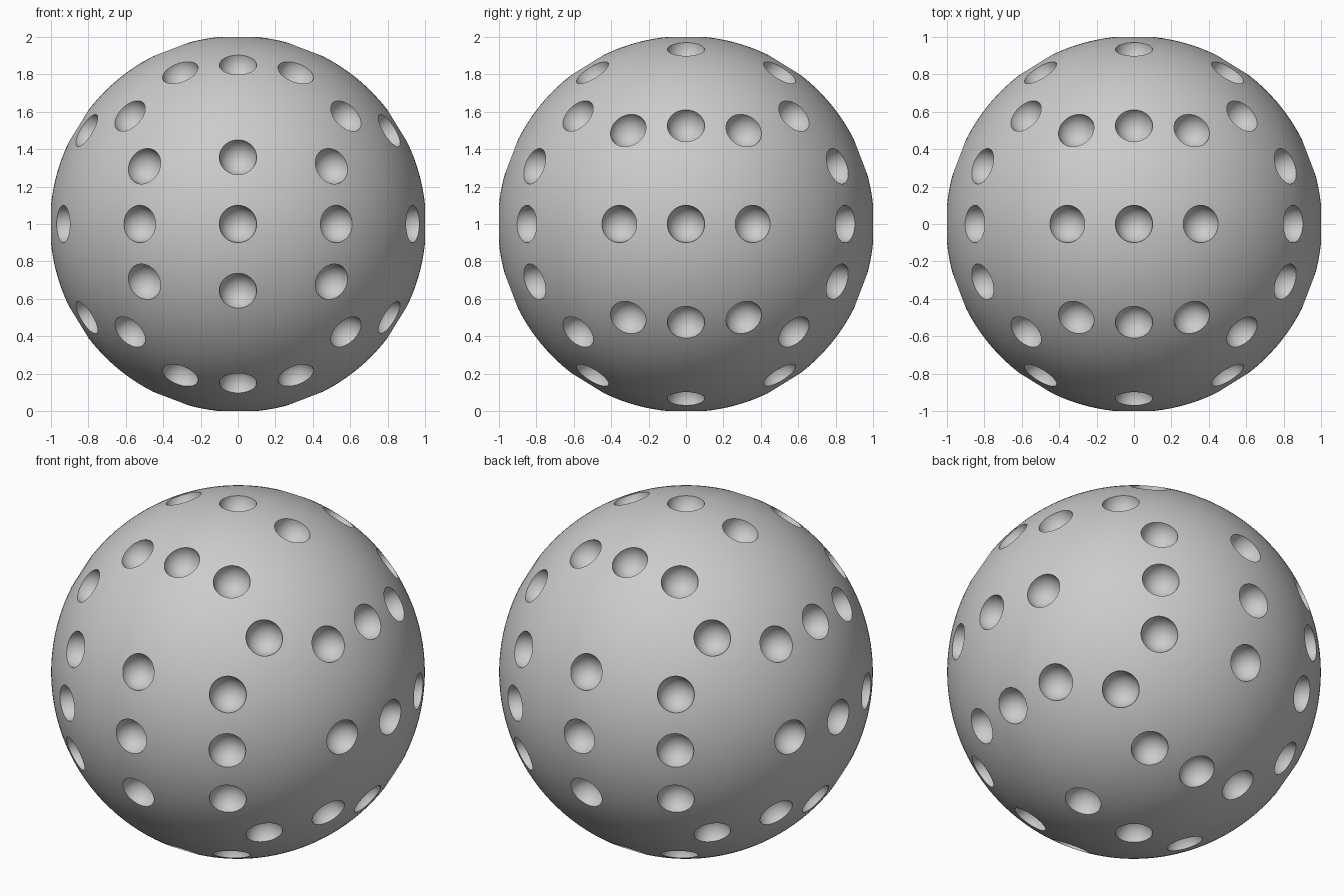
import bpy
import bmesh
import math
from itertools import product
from mathutils import Matrix, Vector

default_cube = bpy.data.objects.get("Cube")
if default_cube:
    bpy.data.objects.remove(default_cube, do_unlink=True)

RADIUS = 1.005        # the axis dimples trim the extents to 2 units
DIMPLE = 0.1
CENTRE = Vector((0, 0, 1))
PHI = (1 + math.sqrt(5)) / 2

# Plain grey material
grey = bpy.data.materials.new("plain grey")
grey.use_nodes = True
colour = (0.6, 0.6, 0.6, 1)
grey.diffuse_color = colour
shader = grey.node_tree.nodes["Principled BSDF"]
shader.inputs["Base Color"].default_value = colour
shader.inputs["Roughness"].default_value = 0.6


def make_object(name, bm):
    mesh = bpy.data.meshes.new(name)
    bm.to_mesh(mesh)
    bm.free()
    mesh.materials.append(grey)
    obj = bpy.data.objects.new(name, mesh)
    bpy.context.collection.objects.link(obj)
    return obj


def dimple_directions():
    """Corners, face centres and edge midpoints of an icosahedron."""
    seeds = [
        (1, PHI, 0),                 # corners
        (1, 1, 1), (PHI, 1 / PHI, 0),  # face centres
        (1, 0, 0), (1, PHI, PHI * PHI),  # edge midpoints
    ]
    found = {}
    for seed in seeds:
        for shift in range(3):
            turned = seed[shift:] + seed[:shift]
            for signs in product((-1, 1), repeat=3):
                d = Vector([s * c for s, c in zip(signs, turned)]).normalized()
                found[tuple(round(c, 3) + 0.0 for c in d)] = d
    # The midpoint and corner families must share one handedness
    return list(found.values())


# Ball body
bm = bmesh.new()
bmesh.ops.create_icosphere(bm, subdivisions=6, radius=RADIUS,
                           matrix=Matrix.Translation(CENTRE))
ball = make_object("dimpled_ball", bm)

# Round cutters centred on the surface
bm = bmesh.new()
for d in dimple_directions():
    place = Matrix.Translation(CENTRE + d * RADIUS)
    turn = d.to_track_quat('Z', 'Y').to_matrix().to_4x4()
    bmesh.ops.create_uvsphere(bm, u_segments=40, v_segments=20,
                              radius=DIMPLE, matrix=place @ turn)
cutter = make_object("dimple_cutter", bm)
cutter.hide_render = True

# Carve the dimples and keep the finished mesh
cut = ball.modifiers.new("dimples", 'BOOLEAN')
cut.operation = 'DIFFERENCE'
cut.solver = 'EXACT'
cut.object = cutter
bpy.context.view_layer.update()
graph = bpy.context.evaluated_depsgraph_get()
carved = bpy.data.meshes.new_from_object(ball.evaluated_get(graph))
ball.modifiers.clear()
ball.data = carved
bpy.data.objects.remove(cutter, do_unlink=True)

# Smooth surface with crisp dimple rims
bpy.ops.object.select_all(action='DESELECT')
ball.select_set(True)
bpy.context.view_layer.objects.active = ball
bpy.ops.object.shade_smooth_by_angle(angle=math.radians(30))
